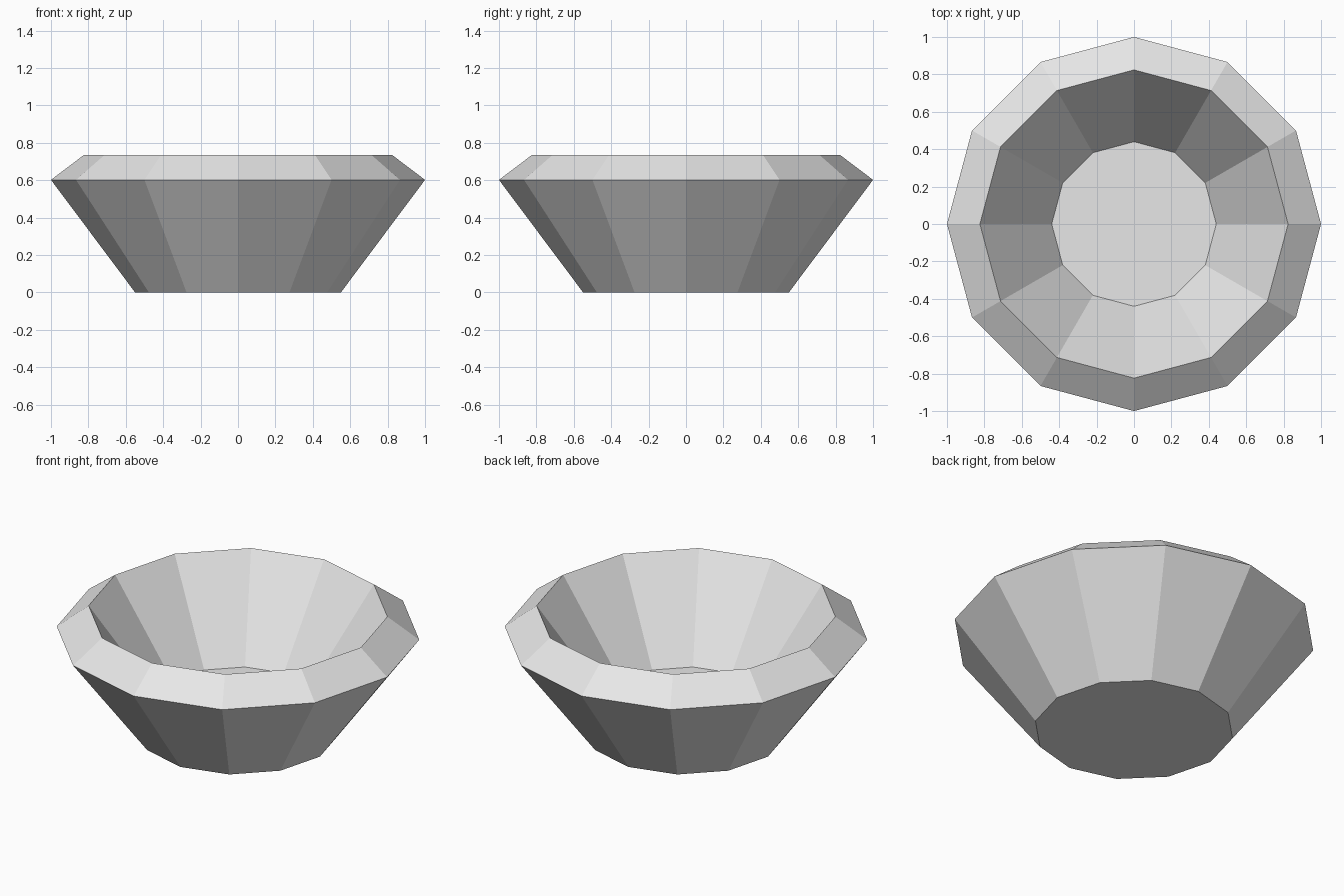
import bpy
import bmesh
from math import cos, sin, tau

cube = bpy.data.objects.get("Cube")
if cube:
    bpy.data.objects.remove(cube, do_unlink=True)

SIDES = 12
# Radius and height of each ring, from the base up the outside and down the inside
PROFILE = [(0.55, 0.0), (1.0, 0.602), (0.824, 0.735), (0.44, 0.192)]

# Plain grey
grey = bpy.data.materials.new("light_grey")
grey.use_nodes = True
colour = (0.8, 0.8, 0.8, 1.0)
grey.diffuse_color = colour
grey.node_tree.nodes["Principled BSDF"].inputs["Base Color"].default_value = colour


def ring(bm, radius, height):
    return [bm.verts.new((radius * cos(tau * i / SIDES),
                          radius * sin(tau * i / SIDES), height))
            for i in range(SIDES)]


bm = bmesh.new()
rings = [ring(bm, r, z) for r, z in PROFILE]

# Outer wall, sloped lip and inner wall
for low, high in zip(rings, rings[1:]):
    for i in range(SIDES):
        j = (i + 1) % SIDES
        bm.faces.new((low[i], low[j], high[j], high[i]))

# Underside and inner floor
bm.faces.new(rings[0][::-1])
bm.faces.new(rings[-1])
bmesh.ops.recalc_face_normals(bm, faces=bm.faces)

mesh = bpy.data.meshes.new("bowl")
bm.to_mesh(mesh)
bm.free()
mesh.materials.append(grey)
bowl = bpy.data.objects.new("bowl", mesh)
bpy.context.collection.objects.link(bowl)
